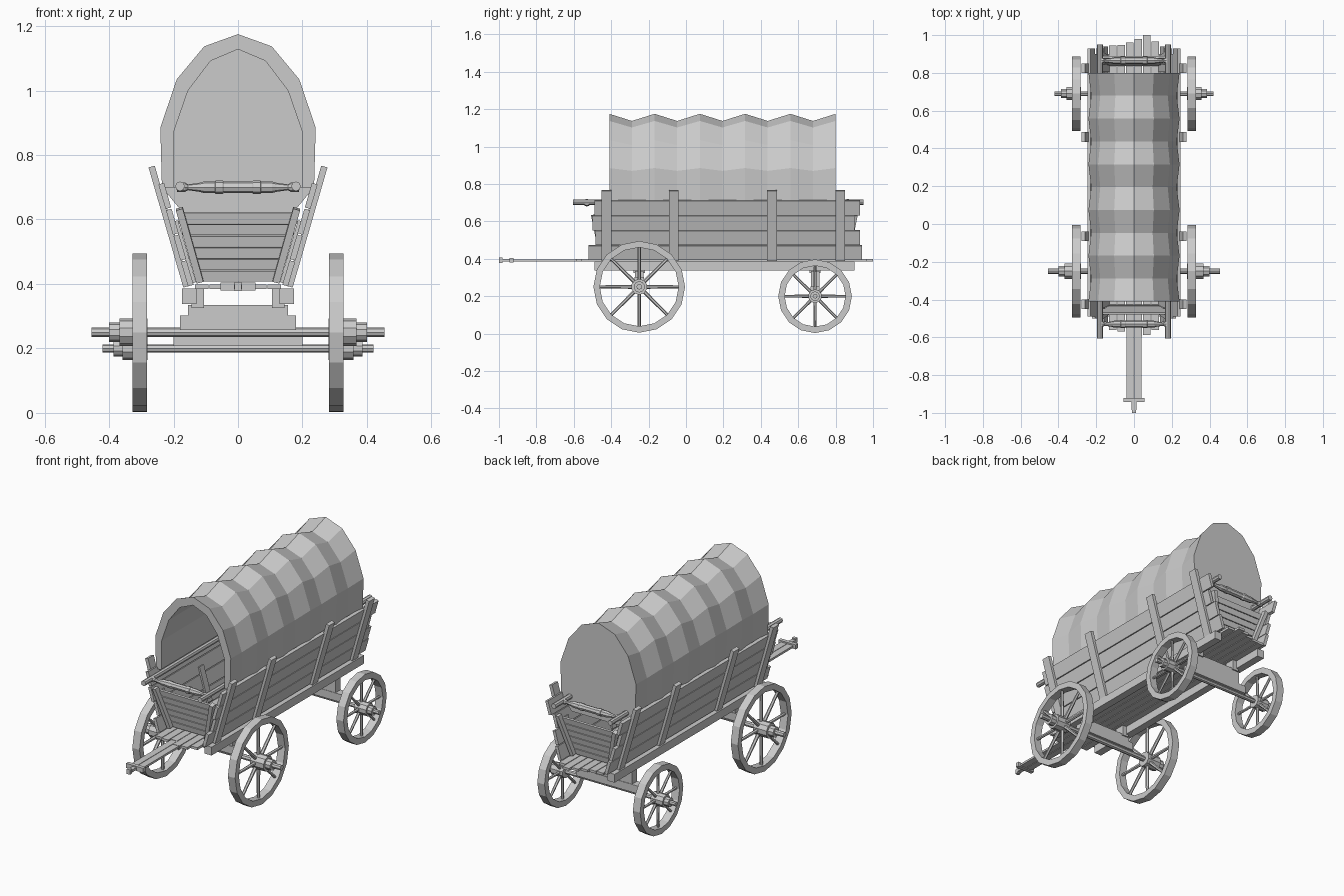
import bpy, bmesh, math, random
from mathutils import Matrix, Vector

cube = bpy.data.objects.get("Cube")
if cube:
    bpy.data.objects.remove(cube, do_unlink=True)

random.seed(4)
GREY = (0.6, 0.6, 0.6, 1)
mat = bpy.data.materials.new("plain grey")
mat.use_nodes = True
mat.diffuse_color = GREY
mat.node_tree.nodes["Principled BSDF"].inputs["Base Color"].default_value = GREY
SIDES = (-1, 1)
LEAN = math.atan(0.29)


def finish(name, bm):
    bmesh.ops.recalc_face_normals(bm, faces=bm.faces)
    mesh = bpy.data.meshes.new(name)
    bm.to_mesh(mesh)
    bm.free()
    mesh.materials.append(mat)
    obj = bpy.data.objects.new(name, mesh)
    bpy.context.collection.objects.link(obj)


def box(bm, loc, size, rot=None):
    m = Matrix.Translation(loc) @ (rot or Matrix()) @ Matrix.Diagonal((*size, 1))
    bmesh.ops.create_cube(bm, size=1, matrix=m)


def rod(bm, p, q, r1, r2=None, seg=8):
    p, q = Vector(p), Vector(q)
    d = q - p
    m = Matrix.Translation((p + q) / 2) @ d.to_track_quat('Z', 'Y').to_matrix().to_4x4()
    bmesh.ops.create_cone(bm, cap_ends=True, segments=seg, radius1=r1,
                          radius2=r1 if r2 is None else r2, depth=d.length, matrix=m)


def turned(bm, y, z, profile):
    # rod along x built from (x, radius) steps
    for (x1, r1), (x2, r2) in zip(profile, profile[1:]):
        if x2 - x1 > 0.001:
            rod(bm, (x1, y, z), (x2, y, z), r1, r2)


# wheels
def wheel(name, x, y, z, radius, k):
    s = 1 if x > 0 else -1
    bm = bmesh.new()
    rings = []
    n = 16
    for i in range(n):
        a = 2 * math.pi * i / n
        rings.append([bm.verts.new((x + dx, y + r * math.cos(a), z + r * math.sin(a)))
                      for dx, r in ((-0.023, radius), (0.023, radius),
                                    (0.023, radius - 0.034), (-0.023, radius - 0.034))])
    for i in range(n):
        a, b = rings[i], rings[(i + 1) % n]
        for j in range(4):
            l = (j + 1) % 4
            bm.faces.new((a[j], a[l], b[l], b[j]))
    for i in range(8):
        a = math.pi * i / 4
        c, t = math.cos(a), math.sin(a)
        r = radius - 0.025
        rod(bm, (x, y, z), (x, y + r * c, z + r * t), 0.011 * k, 0.008 * k, 6)
    # stepped hub
    rod(bm, (x - s * 0.025, y, z), (x + s * 0.062 * k, y, z), 0.043 * k, seg=10)
    rod(bm, (x + s * 0.05 * k, y, z), (x + s * 0.095 * k, y, z), 0.03 * k, seg=10)
    finish(name, bm)


for label, y, z, radius, k, half in (("front", -0.25, 0.25, 0.245, 1, 0.455),
                                     ("rear", 0.69, 0.2, 0.197, 0.85, 0.42)):
    for side, s in (("right", -1), ("left", 1)):
        wheel(f"{label}_{side}_wheel", s * 0.305, y, z, radius, k)
    bm = bmesh.new()
    rod(bm, (-half, y, z), (half, y, z), 0.015 * k)
    finish(label + "_axle", bm)
    # bolster stacked between axle and bed
    bm = bmesh.new()
    box(bm, (0, y, z + 0.03), (0.36 if label == "front" else 0.4, 0.05, 0.045))
    box(bm, (0, y, (z + 0.05 + 0.335) / 2), (0.31, 0.045, 0.285 - z))
    for s in SIDES:
        box(bm, (s * 0.125, y, 0.355), (0.04, 0.06, 0.06))
    finish(label + "_bolster", bm)

# bed beams
bm = bmesh.new()
for s in SIDES:
    box(bm, (s * 0.152, 0.205, 0.362), (0.045, 1.39, 0.048))
finish("bed_beams", bm)

# uneven floor planks
bm = bmesh.new()
for i in range(6):
    front = -0.55 - 0.05 * random.random()
    back = 1.0 if i == 4 else 0.94 + 0.05 * random.random()
    box(bm, ((i - 2.5) * 0.045, (front + back) / 2, 0.392), (0.041, back - front, 0.014))
finish("floor_planks", bm)

# tongue with hitch bar
bm = bmesh.new()
for s in SIDES:
    box(bm, (s * 0.0205, -0.67, 0.391), (0.038, 0.54, 0.012))
box(bm, (0, -0.932, 0.392), (0.11, 0.022, 0.026))
box(bm, (0, -0.96, 0.392), (0.024, 0.05, 0.014))
box(bm, (0, -0.99, 0.392), (0.022, 0.02, 0.028))
finish("tongue", bm)

# leaning side planks and posts
planks, posts = bmesh.new(), bmesh.new()
ends = ((-0.52, 0.94), (-0.485, 0.93), (-0.5, 0.9), (-0.49, 0.93))
for s in SIDES:
    rot = Matrix.Rotation(s * LEAN, 4, 'Y')
    for i, (a, b) in enumerate(ends):
        z = 0.433 + i * 0.08
        box(planks, (s * (0.145 + 0.29 * (z - 0.39)), (a + b) / 2, z),
            (0.018, b - a, 0.079), rot)
    for y in (-0.425, -0.065, 0.46, 0.825):
        box(posts, (s * 0.214, y, 0.578), (0.02, 0.052, 0.388), rot)
        box(posts, (s * 0.164, y, 0.5), (0.012, 0.04, 0.2), rot)
finish("side_planks", planks)
finish("side_posts", posts)

# top rails
bm = bmesh.new()
for s in SIDES:
    rod(bm, (s * 0.18, -0.605, 0.703), (s * 0.18, 0.95, 0.703), 0.015)
finish("top_rails", bm)

# turned cross bars
half_bar = [(0.19, 0.015), (0.165, 0.015), (0.155, 0.009), (0.12, 0.014),
            (0.105, 0.018), (0.072, 0.018), (0.07, 0.021), (0.048, 0.021),
            (0.044, 0.018)]
profile = [(-x, r) for x, r in half_bar] + half_bar[::-1]
for name, y in (("front_cross_bar", -0.53), ("rear_cross_bar", 0.865)):
    bm = bmesh.new()
    turned(bm, y, 0.7, profile)
    finish(name, bm)

# slatted end gates leaning outward
for name, y, d in (("front_gate", -0.43, -1), ("rear_gate", 0.84, 1)):
    bm = bmesh.new()
    rot = Matrix.Rotation(-d * 0.2, 4, 'X')
    for i in range(6):
        z = 0.425 + i * 0.036
        box(bm, (0, y + d * 0.2 * (z - 0.4), z), (0.25 + 0.58 * (z - 0.4), 0.012, 0.033), rot)
    for s in SIDES:
        lean = rot @ Matrix.Rotation(s * 0.27, 4, 'Y')
        box(bm, (s * 0.15, y + d * 0.04, 0.52), (0.022, 0.03, 0.24), lean)
    finish(name, bm)

# ribbed canvas cover, open in front and closed behind
half_outer = [(0.236, 0.7), (0.241, 0.885), (0.19, 1.035), (0.105, 1.137)]
half_inner = [(0.2, 0.7), (0.2, 0.87), (0.155, 1.0), (0.085, 1.092)]


def arch(half, top):
    return [(-x, z) for x, z in half] + [(0, top)] + half[::-1]


outer, inner = arch(half_outer, 1.175), arch(half_inner, 1.128)
bm = bmesh.new()
loops = []
steps = 10
for i in range(steps + 1):
    y = -0.41 + 1.21 * i / steps
    dip = i % 2
    kx, kz = 1 - 0.06 * dip, 1 - 0.08 * dip
    loops.append([bm.verts.new((x * kx, y, 0.7 + (z - 0.7) * kz)) for x, z in outer])
back_loop = loops[-1]
loops.insert(0, [bm.verts.new((x, -0.41, z)) for x, z in inner])
loops.insert(0, [bm.verts.new((x, 0.79, z)) for x, z in inner])
for a, b in zip(loops, loops[1:]):
    for j in range(len(a) - 1):
        bm.faces.new((a[j], a[j + 1], b[j + 1], b[j]))
for s in (0, -1):
    bm.faces.new([l[s] for l in loops])
low = [bm.verts.new((x, 0.8, 0.62)) for x in (0.17, -0.17)]
bm.faces.new(back_loop + low)
bm.faces.new(loops[0])
finish("canvas_cover", bm)
